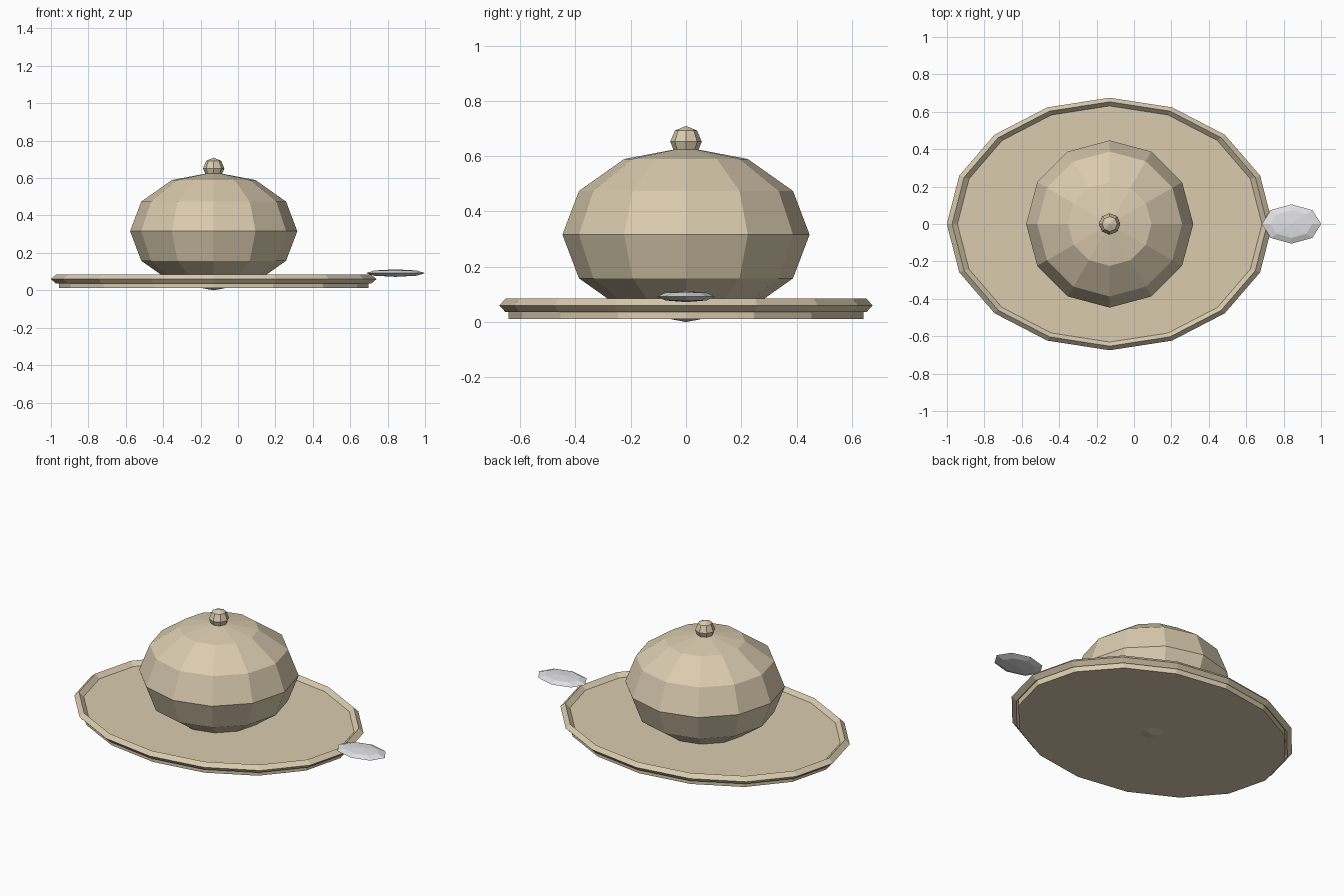
import bpy
import math

if "Cube" in bpy.data.objects:
    bpy.data.objects.remove(bpy.data.objects["Cube"], do_unlink=True)


def make_material(name, rgb):
    mat = bpy.data.materials.new(name)
    mat.use_nodes = True
    color = (*rgb, 1.0)
    mat.diffuse_color = color
    mat.node_tree.nodes["Principled BSDF"].inputs["Base Color"].default_value = color
    return mat


cream = make_material("cream ceramic", (0.70, 0.60, 0.43))
silver = make_material("pale silver", (0.75, 0.75, 0.77))


def finish(name, mat, scale=(1, 1, 1)):
    """Name, scale and colour the newly added primitive."""
    obj = bpy.context.object
    obj.name = name
    obj.scale = scale
    obj.data.materials.append(mat)
    bpy.ops.object.transform_apply(location=False, rotation=False, scale=True)
    return obj


def ball(name, mat, location, scale, segments, rings):
    bpy.ops.mesh.primitive_uv_sphere_add(
        segments=segments, ring_count=rings, radius=1, location=location)
    return finish(name, mat, scale)


CENTER = -0.13
STRETCH = 1.29  # oval saucer, longer along x

# Saucer: oval disc with a raised diamond-section rim
bpy.ops.mesh.primitive_cylinder_add(
    vertices=16, radius=0.642, depth=0.049, location=(CENTER, 0, 0.0355))
finish("saucer_base", cream, (STRETCH, 1, 1))

bpy.ops.mesh.primitive_torus_add(
    major_segments=16, minor_segments=4, major_radius=0.653,
    minor_radius=0.022, location=(CENTER, 0, 0.06))
finish("saucer_rim", cream, (STRETCH, 1, 1.1))

# Rounded pot with a knob on top
ball("pot_body", cream, (CENTER, 0, 0.316), (0.447, 0.447, 0.316), 12, 6)
ball("lid_knob", cream, (CENTER, 0, 0.652), (0.057, 0.057, 0.057), 8, 4)

# Spoon bowl resting on the edge of the saucer
ball("spoon_bowl", silver, (0.842, 0, 0.092), (0.158, 0.105, 0.02), 8, 4)
